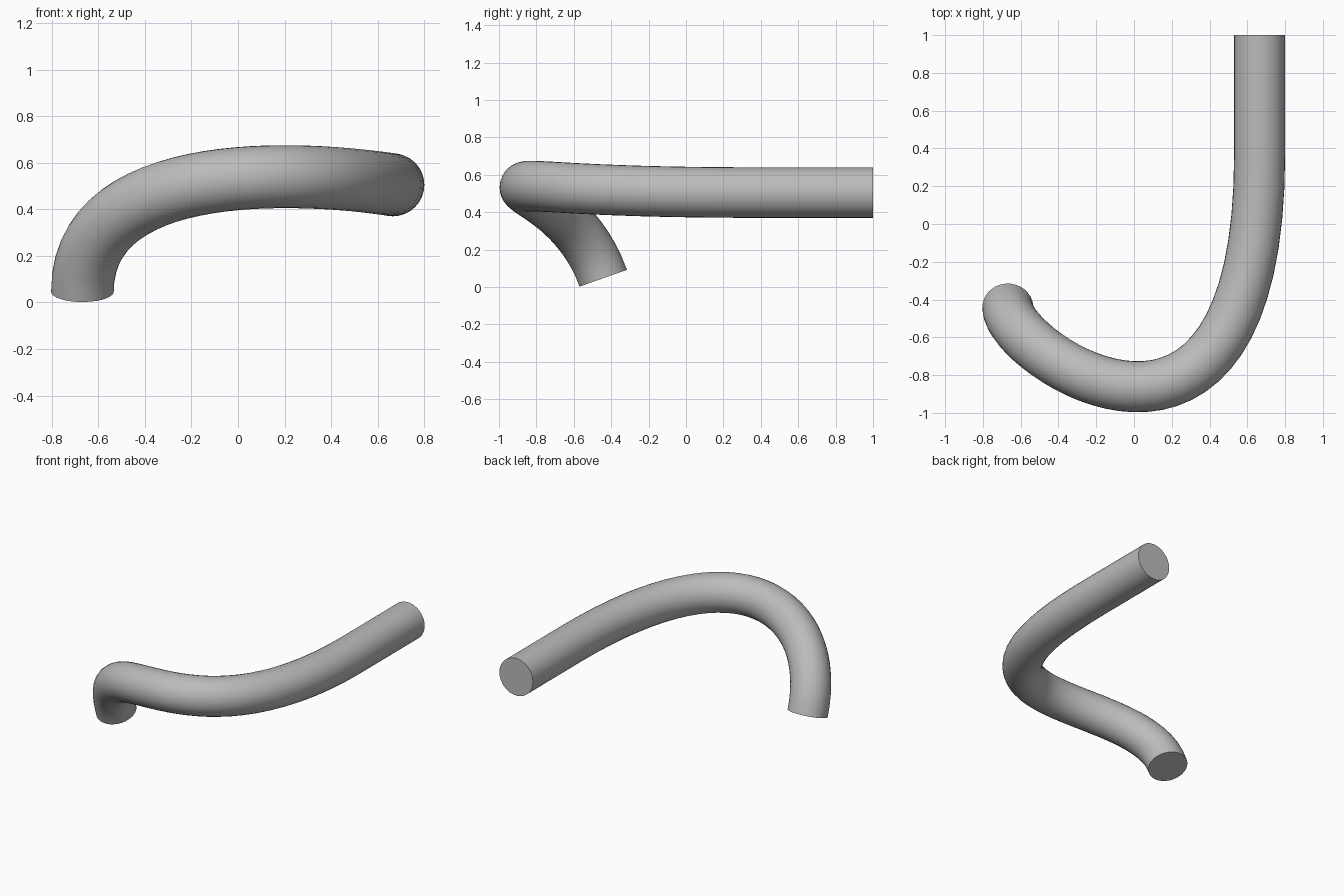
import bpy
from mathutils import Vector

cube = bpy.data.objects.get("Cube")
if cube:
    bpy.data.objects.remove(cube, do_unlink=True)

RADIUS = 0.135

# Material
grey = bpy.data.materials.new("plain grey")
grey.use_nodes = True
colour = (0.5, 0.5, 0.5, 1)
grey.diffuse_color = colour
grey.node_tree.nodes["Principled BSDF"].inputs["Base Color"].default_value = colour

# Centre line: straight run, then one sweeping bend down to the foot
back_end = Vector((0.665, 1, 0.505))
bend_start = Vector((0.665, 0.37, 0.505))
bend_pull = Vector((0.665, -1.59, 0.505))
foot_pull = Vector((-0.668, -0.683, 0.729))
foot = Vector((-0.668, -0.4425, 0.047))

# (left handle, point, right handle)
knots = [
    (back_end, back_end, back_end.lerp(bend_start, 0.33)),
    (back_end.lerp(bend_start, 0.67), bend_start, bend_pull),
    (foot_pull, foot, foot + (foot - foot_pull) * 0.3),
]

path = bpy.data.curves.new("bent_pipe", "CURVE")
path.dimensions = "3D"
path.resolution_u = 32
path.bevel_depth = RADIUS
path.bevel_resolution = 14
path.use_fill_caps = True
spline = path.splines.new("BEZIER")
spline.bezier_points.add(len(knots) - 1)
for point, (left, centre, right) in zip(spline.bezier_points, knots):
    point.handle_left_type = point.handle_right_type = "FREE"
    point.handle_left, point.co, point.handle_right = left, centre, right

# Turn the swept path into a smooth pipe with crisp flat end caps
pipe = bpy.data.objects.new("bent_pipe", path)
bpy.context.collection.objects.link(pipe)
path.materials.append(grey)
bpy.ops.object.select_all(action="DESELECT")
pipe.select_set(True)
bpy.context.view_layer.objects.active = pipe
bpy.ops.object.convert(target="MESH")
pipe = bpy.context.object
bpy.ops.object.mode_set(mode="EDIT")
bpy.ops.mesh.select_all(action="SELECT")
bpy.ops.mesh.remove_doubles(threshold=0.0005)
bpy.ops.mesh.normals_make_consistent(inside=False)
bpy.ops.object.mode_set(mode="OBJECT")
bpy.ops.object.shade_smooth_by_angle()
